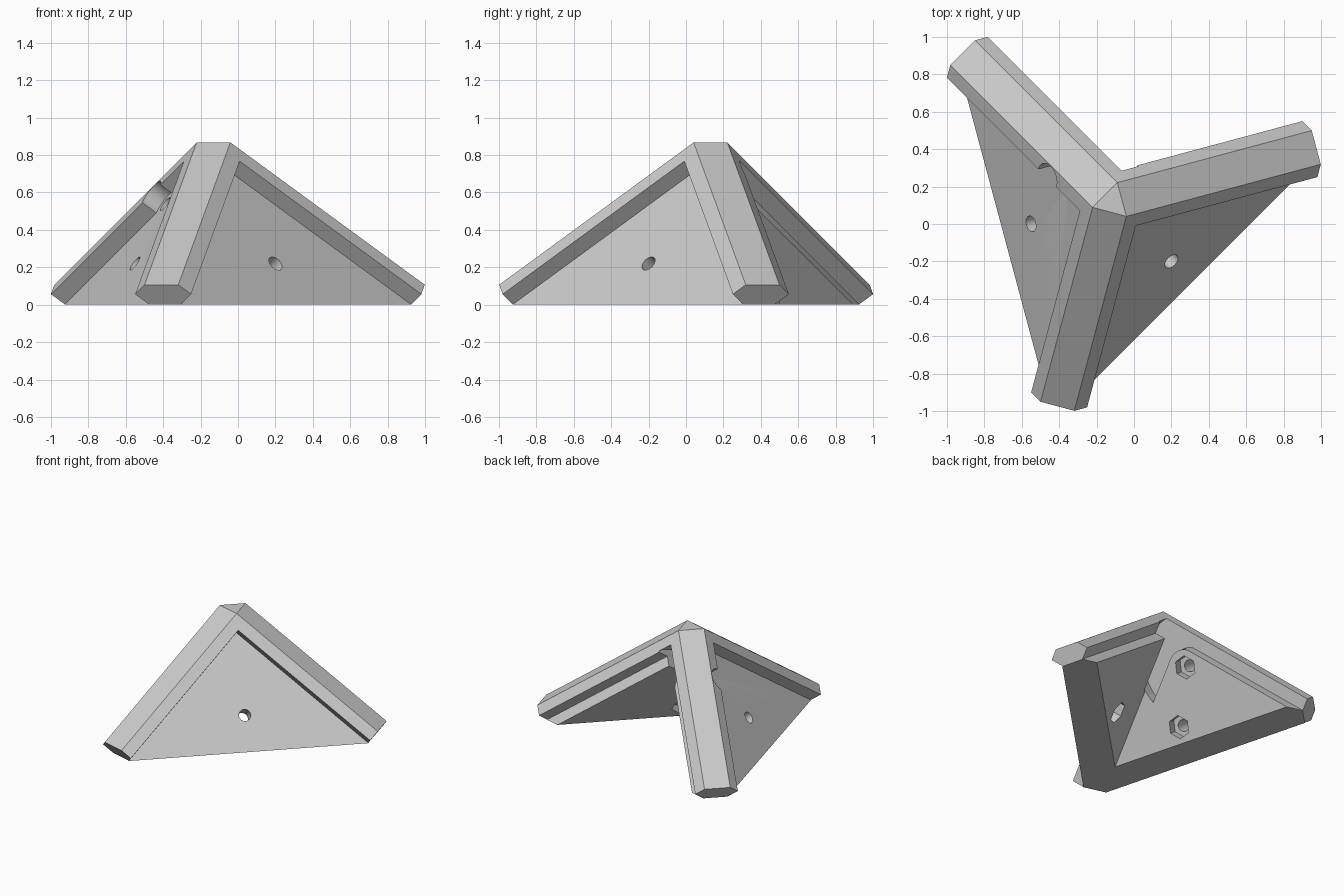
import bpy, bmesh, math
from mathutils import Matrix, Vector

if "Cube" in bpy.data.objects:
    bpy.data.objects.remove(bpy.data.objects["Cube"], do_unlink=True)

# The bracket is a corner of a box: local axes run down its three edges.
CHAMFER, STRIP, STEP, ARM_END = 0.132, 0.219, 0.095, 1.45
FLOOR, FAR = 0.31, 3.0
BOLT_B, BOLT_C = 0.22, 0.52
LOWER = 0.645
CYCLE = Matrix(((0, 0, 1), (1, 0, 0), (0, 1, 0)))   # turns the local z axis onto the first edge
apex = Vector((-0.117, 0.117, 1.02))


def finish(bm, name):
    bmesh.ops.recalc_face_normals(bm, faces=bm.faces)
    mesh = bpy.data.meshes.new(name)
    bm.to_mesh(mesh)
    bm.free()
    ob = bpy.data.objects.new(name, mesh)
    bpy.context.scene.collection.objects.link(ob)
    return ob


def box(name, low, high):
    bm = bmesh.new()
    bmesh.ops.create_cube(bm, size=1)
    for v in bm.verts:
        v.co = Vector([l + (c + 0.5) * (h - l) for c, l, h in zip(v.co, low, high)])
    return finish(bm, name)


def rod(name, u, v, radius, start, end, sides=48, first_edge=True):
    bm = bmesh.new()
    bmesh.ops.create_cone(bm, cap_ends=True, segments=sides, radius1=radius,
                          radius2=radius, depth=end - start)
    bmesh.ops.translate(bm, verts=bm.verts, vec=(u, v, (start + end) / 2))
    if first_edge:
        bm.transform(CYCLE.to_4x4())
    return finish(bm, name)


def cut(target, cutter):
    cutter.hide_render = True
    mod = target.modifiers.new("cut", 'BOOLEAN')
    mod.operation = 'DIFFERENCE'
    mod.solver = 'EXACT'
    mod.object = cutter
    bpy.context.view_layer.update()
    graph = bpy.context.evaluated_depsgraph_get()
    mesh = bpy.data.meshes.new_from_object(target.evaluated_get(graph))
    target.modifiers.clear()
    target.data = mesh
    bpy.data.objects.remove(cutter, do_unlink=True)


# Solid corner block with chamfered edges, flat top, flat base and square arm ends
bm = bmesh.new()
bmesh.ops.create_cube(bm, size=ARM_END)
bmesh.ops.translate(bm, verts=bm.verts, vec=Vector((1, 1, 1)) * ARM_END / 2)
planes = [((1, 1, 0), CHAMFER), ((0, 1, 1), CHAMFER), ((1, 0, 1), CHAMFER),
          ((1, 1, 1), 2 * CHAMFER), ((-1, -1, -1), -apex.z * math.sqrt(3))]
for normal, offset in planes:
    n = Vector(normal)
    bmesh.ops.bisect_plane(bm, geom=bm.verts[:] + bm.edges[:] + bm.faces[:],
                           plane_co=n * offset / n.length_squared, plane_no=n,
                           clear_inner=True)
    bmesh.ops.holes_fill(bm, edges=[e for e in bm.edges if e.is_boundary])
bracket = finish(bm, "corner_bracket")

# Sunken panels between the arms
for axis in range(3):
    low, high = [STRIP] * 3, [FAR] * 3
    low[axis], high[axis] = -1, STEP
    cut(bracket, box("panel_step", low, high))

# Open inside behind the two panels
cut(bracket, box("hollow", (FLOOR, -1, 0.3), (FAR, FAR, FAR)))

# Round wheel clearance, with a groove that leaves a rounded raised pad
cut(bracket, rod("wheel_bore", BOLT_B, BOLT_C, 0.38, FLOOR - 0.005, FAR, 128))
groove = rod("wheel_groove", BOLT_B, BOLT_C, 0.38, STRIP, FLOOR + 0.02, 128)
bm = bmesh.new()
outline = [(FAR, FAR), (BOLT_B - 0.13, FAR)]
for i in range(13):
    a = math.pi + i * math.pi / 24
    outline.append((BOLT_B + 0.13 * math.cos(a), BOLT_C + 0.13 * math.sin(a)))
outline.append((FAR, BOLT_C - 0.13))
pad = bm.faces.new([bm.verts.new((0, b, c)) for b, c in outline])
new = bmesh.ops.extrude_face_region(bm, geom=[pad])["geom"]
bmesh.ops.translate(bm, vec=(1, 0, 0),
                    verts=[g for g in new if isinstance(g, bmesh.types.BMVert)])
cut(groove, finish(bm, "raised_pad"))
cut(bracket, groove)

# Bolt holes with hexagonal nut seats
for u, v, first in ((BOLT_B, BOLT_C, True), (LOWER, LOWER, True), (LOWER, LOWER, False)):
    cut(bracket, rod("bolt_hole", u, v, 0.043, -1, 0.6, 48, first))
    cut(bracket, rod("nut_seat", u, v, 0.085, 0.24, 0.5, 6, first))

# Bolt head clearance notched into the arm
cut(bracket, rod("bolt_head_notch", BOLT_B, BOLT_C, 0.083, -1, STEP))

# Stand the corner on its base
edges = [Vector((math.cos(math.radians(d)) * math.sqrt(2 / 3),
                 math.sin(math.radians(d)) * math.sqrt(2 / 3),
                 -math.sqrt(1 / 3))) for d in (15, 255, 135)]
stand = Matrix(edges).transposed().to_4x4()
stand.translation = apex
bracket.data.transform(stand)

# Plain grey finish
grey = bpy.data.materials.new("light_grey")
grey.use_nodes = True
grey.diffuse_color = (0.6, 0.6, 0.6, 1)
grey.node_tree.nodes["Principled BSDF"].inputs["Base Color"].default_value = (0.6, 0.6, 0.6, 1)
bracket.data.materials.clear()
bracket.data.materials.append(grey)
for p in bracket.data.polygons:
    p.material_index = 0

bpy.ops.object.select_all(action='DESELECT')
bracket.select_set(True)
bpy.context.view_layer.objects.active = bracket
bpy.ops.object.shade_smooth_by_angle(angle=math.radians(25))
